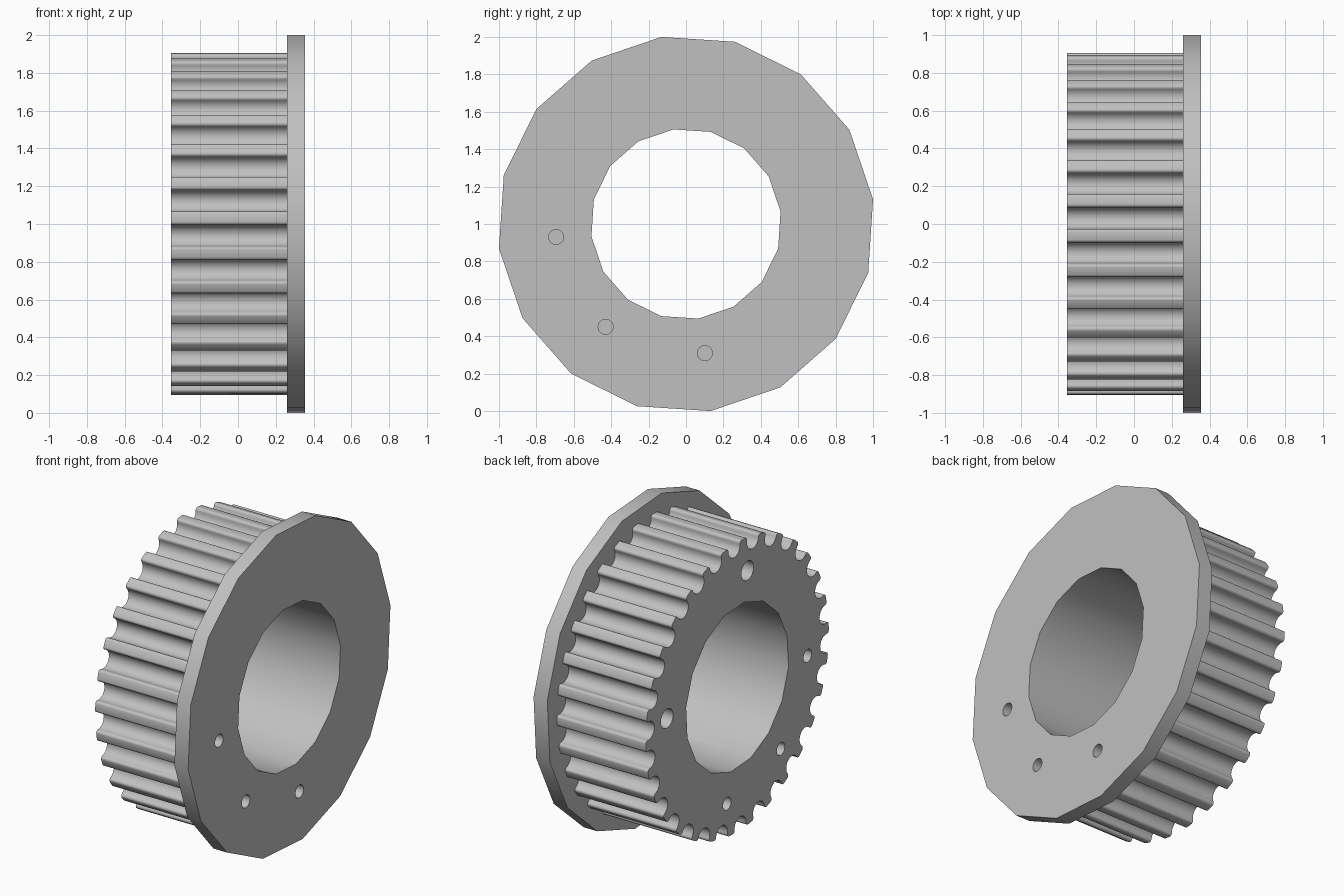
import bpy, bmesh, math
from math import cos, sin, radians, pi
from mathutils import Vector

cube = bpy.data.objects.get("Cube")
if cube:
    bpy.data.objects.remove(cube, do_unlink=True)

steel = bpy.data.materials.new("light_grey_metal")
steel.use_nodes = True
colour = (0.53, 0.53, 0.53, 1)
steel.diffuse_color = colour
steel.node_tree.nodes["Principled BSDF"].inputs["Base Color"].default_value = colour

X_BACK, X_JOIN, X_FACE = -0.355, 0.26, 0.355
HOLE_CIRCLE = 0.698


def circle(r, n, start=0.0, cy=0.0, cz=0.0):
    """Points of a regular polygon in the y-z plane."""
    return [(cy + r * cos(radians(start) + 2 * pi * i / n),
             cz + r * sin(radians(start) + 2 * pi * i / n)) for i in range(n)]


def hole(angle, r):
    a = radians(angle)
    return circle(r, 24, 0, HOLE_CIRCLE * cos(a), HOLE_CIRCLE * sin(a))


def prism(bm, points, x0, x1):
    """Extrude a y-z outline along x, from x0 to x1."""
    base = bm.faces.new([bm.verts.new((x0, y, z + 1)) for y, z in points])
    top = bmesh.ops.extrude_face_region(bm, geom=[base])["geom"]
    moved = [v for v in top if isinstance(v, bmesh.types.BMVert)]
    bmesh.ops.translate(bm, verts=moved, vec=Vector((x1 - x0, 0, 0)))


def make_object(name, prisms):
    bm = bmesh.new()
    for points, x0, x1 in prisms:
        prism(bm, points, x0, x1)
    bmesh.ops.recalc_face_normals(bm, faces=bm.faces)
    mesh = bpy.data.meshes.new(name)
    bm.to_mesh(mesh)
    bm.free()
    mesh.materials.append(steel)
    obj = bpy.data.objects.new(name, mesh)
    bpy.context.collection.objects.link(obj)
    return obj


def cut_part(name, solid, cuts):
    """Make a solid, cut the openings out of it and smooth its curves."""
    part = make_object(name, [solid])
    cutter = make_object(name + "_cutter", cuts)
    cutter.hide_render = True
    mod = part.modifiers.new("openings", "BOOLEAN")
    mod.operation, mod.solver, mod.object = "DIFFERENCE", "EXACT", cutter
    bpy.ops.object.select_all(action="DESELECT")
    part.select_set(True)
    bpy.context.view_layer.objects.active = part
    bpy.ops.object.modifier_apply(modifier=mod.name)
    bpy.data.objects.remove(cutter, do_unlink=True)
    bpy.ops.object.shade_smooth_by_angle(angle=radians(30))


def toothed_outline(teeth=30, rim=0.902, start=4.0):
    """Round-bottomed grooves with softly rounded tooth corners."""
    groove, fillet, sink = 0.0575, 0.0166, 0.0225
    half = []
    for i in range(5):
        a = pi / 2 * i / 4
        half.append((groove + fillet - fillet * sin(a), fillet - fillet * cos(a)))
    for i in range(9):
        a = pi / 2 * i / 8
        half.append((groove * cos(a), sink + groove * sin(a)))
    local = [(-t, d) for t, d in half] + [(t, d) for t, d in reversed(half[:-1])]
    points = []
    for k in range(teeth):
        a = radians(start) + 2 * pi * k / teeth
        for t, d in local:
            r = rim - d
            points.append((r * cos(a) - t * sin(a), r * sin(a) + t * cos(a)))
    return points


bore = (circle(0.51, 16, 7.5), -1, 1)
small_angles, large_angles = (185.7, 232, 278.3), (5.7, 98.3)

# Toothed drum with bore, three small and two large blind holes
drum_holes = [(hole(a, 0.04), -1, 0.2) for a in small_angles]
drum_holes += [(hole(a, 0.06), -1, 0.2) for a in large_angles]
cut_part("toothed_drum", (toothed_outline(), X_BACK, X_JOIN), [bore] + drum_holes)

# Sixteen-sided end flange with three bolt holes
cut_part("end_flange", (circle(1.0086, 16, 7.5), X_JOIN, X_FACE),
         [bore] + [(hole(a, 0.04), 0, 1) for a in small_angles])
